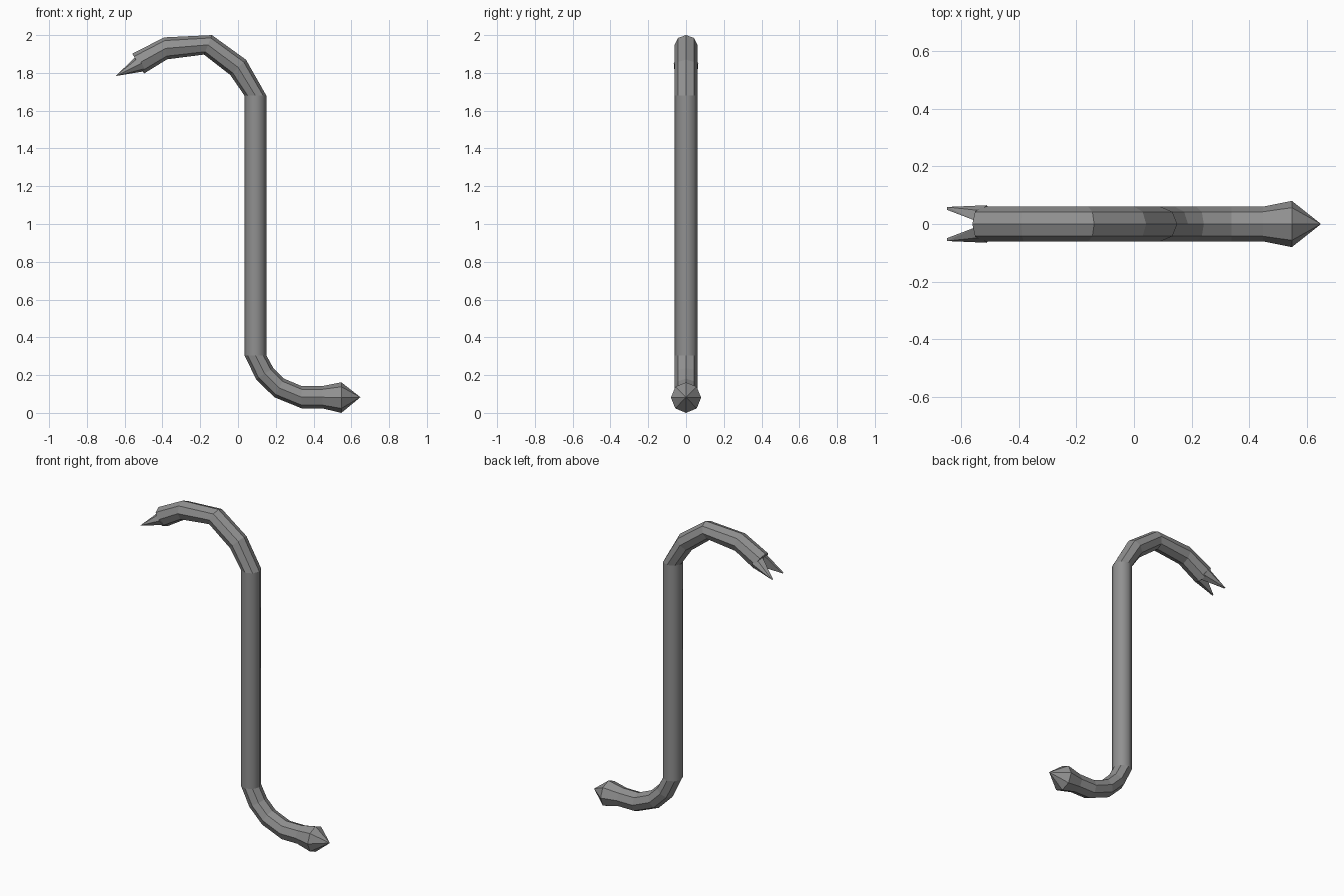
import bpy, bmesh, math
from mathutils import Vector

if "Cube" in bpy.data.objects:
    bpy.data.objects.remove(bpy.data.objects["Cube"])

SIDES = 8

# Dark grey metal
metal = bpy.data.materials.new("dark_metal")
metal.diffuse_color = (0.28, 0.28, 0.28, 1)
metal.use_nodes = True
metal.node_tree.nodes["Principled BSDF"].inputs["Base Color"].default_value = metal.diffuse_color


def ring_points(outer, inner, half_y):
    """Octagon through an outer and an inner profile point, half_y deep."""
    o, i = Vector((outer[0], 0, outer[1])), Vector((inner[0], 0, inner[1]))
    mid, arm = (o + i) / 2, (o - i) / 2
    side = Vector((0, half_y, 0))
    return [mid + arm * math.cos(k * math.tau / SIDES) + side * math.sin(k * math.tau / SIDES)
            for k in range(SIDES)]


def finish(name, bm, smooth=False):
    bmesh.ops.recalc_face_normals(bm, faces=bm.faces)
    for f in bm.faces:
        f.smooth = smooth
    mesh = bpy.data.meshes.new(name)
    bm.to_mesh(mesh)
    bm.free()
    mesh.materials.append(metal)
    obj = bpy.data.objects.new(name, mesh)
    bpy.context.collection.objects.link(obj)
    return obj


def loft(name, sections, tip=None, cap=False, smooth=False):
    """Skin octagonal sections; optionally close with a point or a flat cap."""
    bm = bmesh.new()
    rings = [[bm.verts.new(p) for p in ring_points(*s)] for s in sections]
    for a, b in zip(rings, rings[1:]):
        for k in range(SIDES):
            n = (k + 1) % SIDES
            bm.faces.new((a[k], a[n], b[n], b[k]))
    last = rings[-1]
    if tip:
        t = bm.verts.new(tip)
        for k in range(SIDES):
            bm.faces.new((last[k], last[(k + 1) % SIDES], t))
    if cap:
        bm.faces.new(last)
    return finish(name, bm, smooth)


R = 0.06
shaft_top = ((0.15, 1.68), (0.034, 1.68), R)
shaft_bottom = ((0.15, 0.305), (0.034, 0.305), R)

# Straight round-shaded shaft
loft("shaft", [shaft_bottom, shaft_top], smooth=True)

# Curved neck at the top
loft("hook", [shaft_top,
              ((0.042, 1.87), (-0.04, 1.788), R),
              ((-0.138, 2.0), (-0.18, 1.897), R),
              ((-0.39, 1.988), (-0.375, 1.872), R),
              ((-0.56, 1.902), (-0.497, 1.797), R)], cap=True)

# Curved foot with flared pointed head
loft("foot", [shaft_bottom,
              ((0.187, 0.237), (0.096, 0.178), R),
              ((0.242, 0.182), (0.192, 0.083), R),
              ((0.337, 0.142), (0.337, 0.024), R),
              ((0.447, 0.142), (0.447, 0.024), R),
              ((0.547, 0.162), (0.547, 0.0), 0.08)],
     tip=(0.648, 0, 0.083))

# Pair of forked claw prongs, slimmer than the hook end they grow from
for name, s in (("claw_prong_back", 1), ("claw_prong_front", -1)):
    half = ring_points((-0.535, 1.892), (-0.487, 1.81), 0.065)[:SIDES // 2 + 1]
    bm = bmesh.new()
    pts = [(p.x, s * max(p.y, 0.006), p.z) for p in half]
    pts += [(-0.648, s * y, 1.783) for y in (0.049, 0.059)]
    verts = [bm.verts.new(p) for p in pts]
    bmesh.ops.convex_hull(bm, input=verts)
    finish(name, bm)
